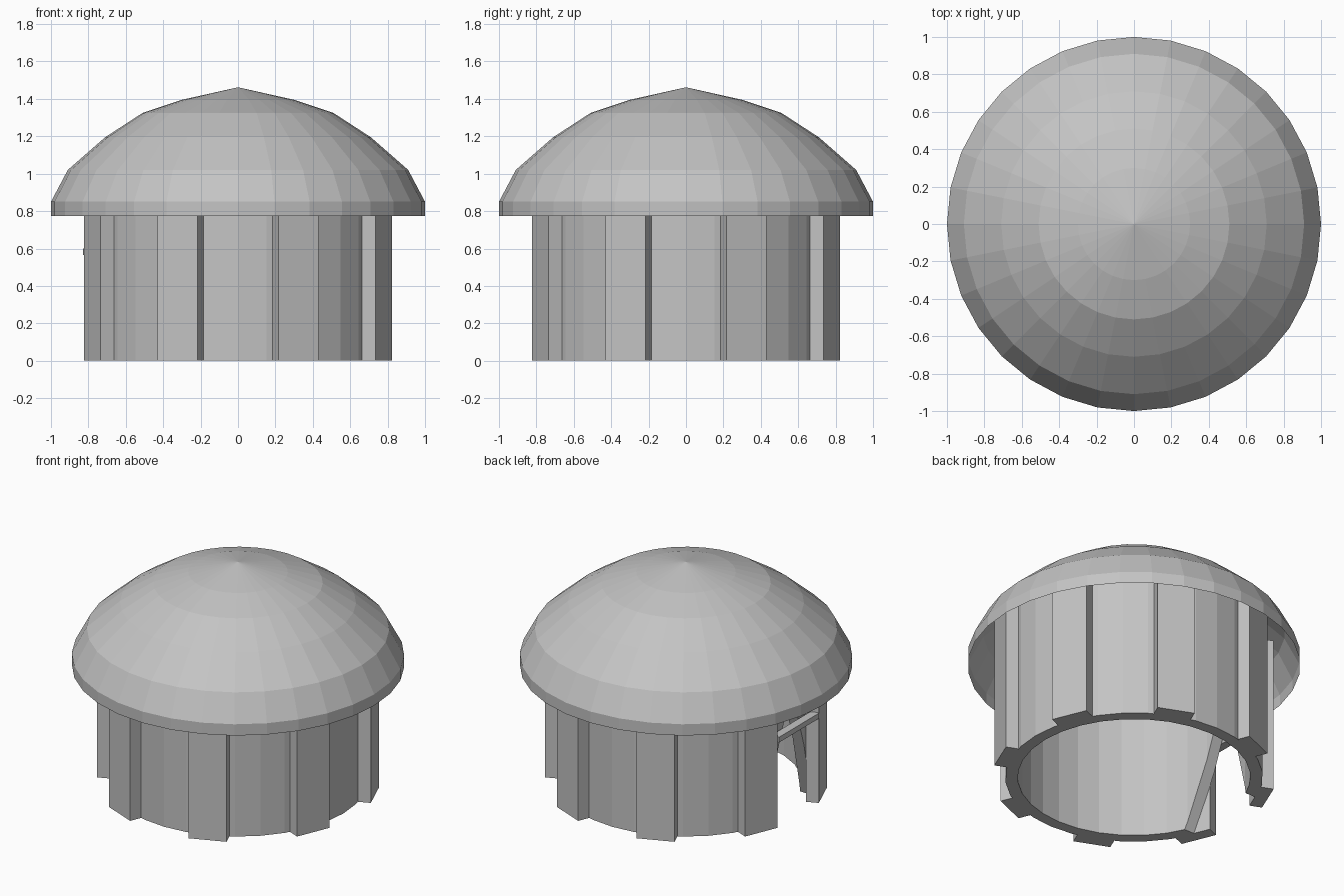
import bpy, bmesh, math
from mathutils import Matrix, Vector

if "Cube" in bpy.data.objects:
    bpy.data.objects.remove(bpy.data.objects["Cube"], do_unlink=True)

SIDES = 32

grey = bpy.data.materials.new("plain_grey")
grey.use_nodes = True
grey.diffuse_color = (0.55, 0.55, 0.55, 1)
grey.node_tree.nodes["Principled BSDF"].inputs["Base Color"].default_value = (0.55, 0.55, 0.55, 1)


def finish(name, bm):
    bmesh.ops.recalc_face_normals(bm, faces=bm.faces[:])
    mesh = bpy.data.meshes.new(name)
    bm.to_mesh(mesh)
    bm.free()
    mesh.materials.append(grey)
    ob = bpy.data.objects.new(name, mesh)
    bpy.context.collection.objects.link(ob)
    return ob


def revolve(name, profile, closed=False):
    """Spin (radius, height) points around the z axis."""
    bm = bmesh.new()
    verts = [bm.verts.new((r, 0, z)) for r, z in profile]
    edges = [bm.edges.new(pair) for pair in zip(verts, verts[1:])]
    if closed:
        edges.append(bm.edges.new((verts[-1], verts[0])))
    bmesh.ops.spin(bm, geom=verts + edges, cent=(0, 0, 0), axis=(0, 0, 1),
                   angle=math.tau, steps=SIDES, use_duplicate=False)
    bmesh.ops.remove_doubles(bm, verts=bm.verts[:], dist=0.0005)
    return finish(name, bm)


def box(name, low, high, turn=0):
    bm = bmesh.new()
    low, high = Vector(low), Vector(high)
    size = high - low
    bmesh.ops.create_cube(bm, size=1, matrix=Matrix.Rotation(turn, 4, "Z")
                          @ Matrix.Translation((low + high) / 2)
                          @ Matrix.Diagonal((*size, 1)))
    return finish(name, bm)


# Hollow faceted cap, open underneath
dome = revolve("dome", [(0, 1.462), (0.30, 1.395), (0.51, 1.325), (0.71, 1.195),
                        (0.91, 1.02), (1.0, 0.85), (1.0, 0.775)])
if sum(f.normal.z * f.area for f in dome.data.polygons) < 0:
    dome.data.flip_normals()

# Tubular sleeve running up into the cap
sleeve = revolve("sleeve", [(0.70, 0), (0.775, 0), (0.775, 1.12), (0.70, 1.12)], closed=True)

# Tapered opening in the -x side of the sleeve
bm = bmesh.new()
outline = [(-0.32, -0.1), (0.32, -0.1), (0.02, 0.775), (-0.02, 0.775)]
face = bm.faces.new([bm.verts.new((-1, y, z)) for y, z in outline])
extruded = bmesh.ops.extrude_face_region(bm, geom=[face])["geom"]
bmesh.ops.translate(bm, vec=(0.6, 0, 0),
                    verts=[v for v in extruded if isinstance(v, bmesh.types.BMVert)])
cutter = finish("slot_cutter", bm)
cutter.hide_render = True
cut = sleeve.modifiers.new("slot", "BOOLEAN")
cut.operation = "DIFFERENCE"
cut.solver = "EXACT"
cut.object = cutter
bpy.context.view_layer.objects.active = sleeve
sleeve.select_set(True)
bpy.ops.object.modifier_apply(modifier=cut.name)
bpy.data.objects.remove(cutter, do_unlink=True)

# Eight flat gripping ribs around the sleeve
for i in range(8):
    box(f"rib_{i + 1}", (0.765, -0.1165, 0), (0.844, 0.1165, 1.03),
        math.radians(22.5 + 45 * i))

# Narrow bar bridging the two ribs beside the opening
box("slot_bar", (-0.83, -0.21, 0.565), (-0.775, 0.21, 0.60))
